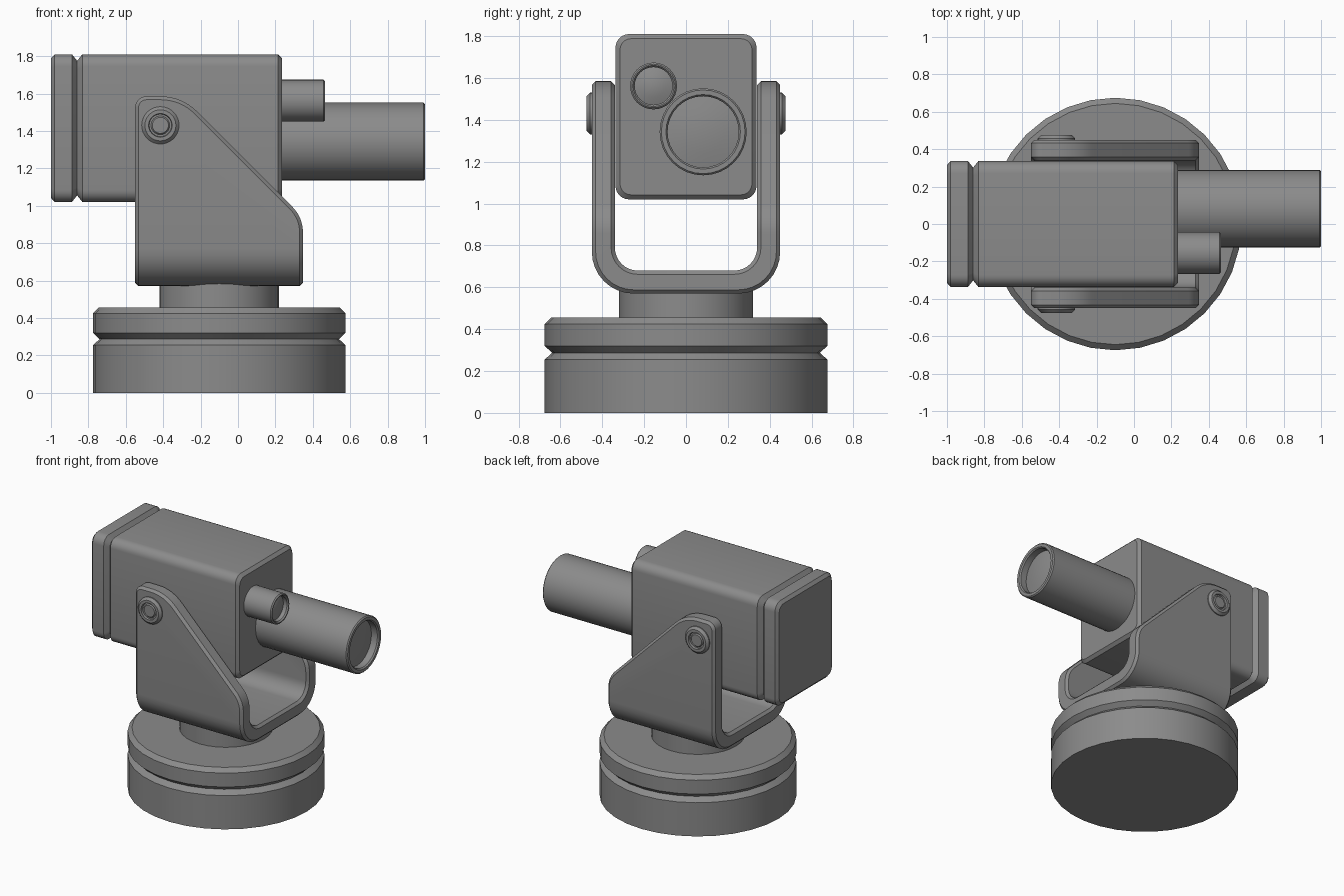
import bpy, bmesh
from math import sin, cos, tan, pi
from mathutils import Vector, Matrix

if "Cube" in bpy.data.objects:
    bpy.data.objects.remove(bpy.data.objects["Cube"])

dark = bpy.data.materials.new("dark_grey")
dark.diffuse_color = (0.26, 0.26, 0.26, 1)
dark.use_nodes = True
dark.node_tree.nodes["Principled BSDF"].inputs["Base Color"].default_value = dark.diffuse_color


def smooth(ob, angle=0.6):
    bpy.ops.object.select_all(action='DESELECT')
    ob.select_set(True)
    bpy.context.view_layer.objects.active = ob
    bpy.ops.object.shade_smooth_by_angle(angle=angle)


def loft(name, rings, angle=0.6):
    """Skin a list of equal-length vertex loops and cap both ends."""
    bm = bmesh.new()
    vs = [[bm.verts.new(p) for p in ring] for ring in rings]
    n = len(rings[0])
    for a, b in zip(vs, vs[1:]):
        for i in range(n):
            j = (i + 1) % n
            bm.faces.new((a[i], a[j], b[j], b[i]))
    bm.faces.new(vs[0])
    bm.faces.new(vs[-1])
    bmesh.ops.recalc_face_normals(bm, faces=bm.faces)
    me = bpy.data.meshes.new(name)
    bm.to_mesh(me)
    bm.free()
    me.materials.append(dark)
    ob = bpy.data.objects.new(name, me)
    bpy.context.collection.objects.link(ob)
    smooth(ob, angle)
    return ob


def lathe(name, profile, origin, axis='Z', seg=32):
    """Turn a (radius, distance) profile about an axis through origin."""
    rot = Vector((0, 0, 1)).rotation_difference(
        Vector({'X': (1, 0, 0), 'Y': (0, 1, 0), '-Y': (0, -1, 0), 'Z': (0, 0, 1)}[axis]))
    m = Matrix.Translation(origin) @ rot.to_matrix().to_4x4()
    return loft(name, [[m @ Vector((r * cos(2 * pi * i / seg), r * sin(2 * pi * i / seg), h))
                        for i in range(seg)] for r, h in profile])


def rounded(points, steps=8):
    """Round polygon corners given as (x, y, radius)."""
    out, n = [], len(points)
    for i, (x, y, r) in enumerate(points):
        p = Vector((x, y))
        if r == 0:
            out.append(p)
            continue
        a = (Vector(points[i - 1][:2]) - p).normalized()
        b = (Vector(points[(i + 1) % n][:2]) - p).normalized()
        half = a.angle(b) / 2
        c = p + (a + b).normalized() * (r / sin(half))
        t = r / tan(half)
        s, e = (p + a * t - c) / r, (p + b * t - c) / r
        sweep = pi - 2 * half
        for k in range(steps + 1):
            f = k / steps
            d = (s * sin((1 - f) * sweep) + e * sin(f * sweep)) / sin(sweep)
            out.append(c + d * r)
    return out


# Turntable base with a V groove, and its neck
lathe("base", [(0.675, 0), (0.675, 0.255), (0.64, 0.287), (0.675, 0.32),
               (0.675, 0.425), (0.645, 0.455)], (-0.1, 0, 0))
lathe("neck", [(0.32, 0.44), (0.32, 0.62)], (-0.1, 0, 0))

# Yoke: U-shaped strip trimmed to the sloping side outline
u = rounded([(-0.45, 1.8, 0), (-0.45, 0.57, 0.2), (0.45, 0.57, 0.2), (0.45, 1.8, 0),
             (0.34, 1.8, 0), (0.34, 0.68, 0.11), (-0.34, 0.68, 0.11), (-0.34, 1.8, 0)])
yoke = loft("yoke", [[(x, p.x, p.y) for p in u] for x in (-0.55, 0.347)])
side = rounded([(-0.7, 0.4, 0), (0.347, 0.4, 0), (0.347, 0.938, 0.19),
                (-0.3, 1.585, 0.27), (-0.55, 1.585, 0.06), (-0.55, 0.5, 0), (-0.7, 0.5, 0)])
cutter = loft("yoke_outline", [[(p.x, y, p.y) for p in side] for y in (-0.6, 0.6)])
cutter.hide_render = True
bpy.context.view_layer.objects.active = yoke
cut = yoke.modifiers.new("trim", 'BOOLEAN')
cut.operation = 'INTERSECT'
cut.solver = 'EXACT'
cut.object = cutter
bpy.ops.object.modifier_apply(modifier=cut.name)
bpy.data.objects.remove(cutter)
bm = bmesh.new()
bm.from_mesh(yoke.data)
bmesh.ops.remove_doubles(bm, verts=bm.verts, dist=1e-4)
bmesh.ops.dissolve_limit(bm, angle_limit=0.01, verts=bm.verts, edges=bm.edges)
bm.to_mesh(yoke.data)
bm.free()
bev = yoke.modifiers.new("edges", 'BEVEL')
bev.width = 0.018
bev.segments = 1
bev.limit_method = 'ANGLE'
bev.angle_limit = 0.7
bpy.ops.object.modifier_apply(modifier=bev.name)
smooth(yoke)

# Head housing: rounded box with a groove setting off the rear cap
rings = []
for x, d in [(-1.0, 0.022), (-0.98, 0), (-0.888, 0), (-0.86, 0.035),
             (-0.832, 0), (0.213, 0), (0.235, 0.022)]:
    y, lo, hi, r = 0.337 - d, 1.02 + d, 1.81 - d, 0.065 - d * 0.6
    rings.append([(x, p.x, p.y) for p in rounded(
        [(-y, lo, r), (y, lo, r), (y, hi, r), (-y, hi, r)], 6)])
loft("head", rings)


# Barrel and small sight tube, both with recessed lenses
def tube(name, r, wall, end, y, z, depth):
    lens = r - wall
    lathe(name, [(r, 0.2), (r, end - 0.008), (r - 0.008, end), (lens + 0.008, end),
                 (lens, end - 0.01), (lens, end - depth), (lens * 0.6, end - depth + 0.012),
                 (lens * 0.2, end - depth + 0.018)], (0, y, z), 'X')


tube("main_barrel", 0.208, 0.038, 1.0, 0.082, 1.343, 0.06)
tube("sight_tube", 0.112, 0.022, 0.465, -0.155, 1.562, 0.04)

# Pivot bolts on both sides
for label, axis in (("front", '-Y'), ("back", 'Y')):
    lathe(label + "_pivot", [(0.1, 0.43), (0.1, 0.458), (0.083, 0.475), (0.063, 0.475),
                             (0.06, 0.46), (0.05, 0.46), (0.043, 0.468)],
          (-0.415, 0, 1.43), axis)
